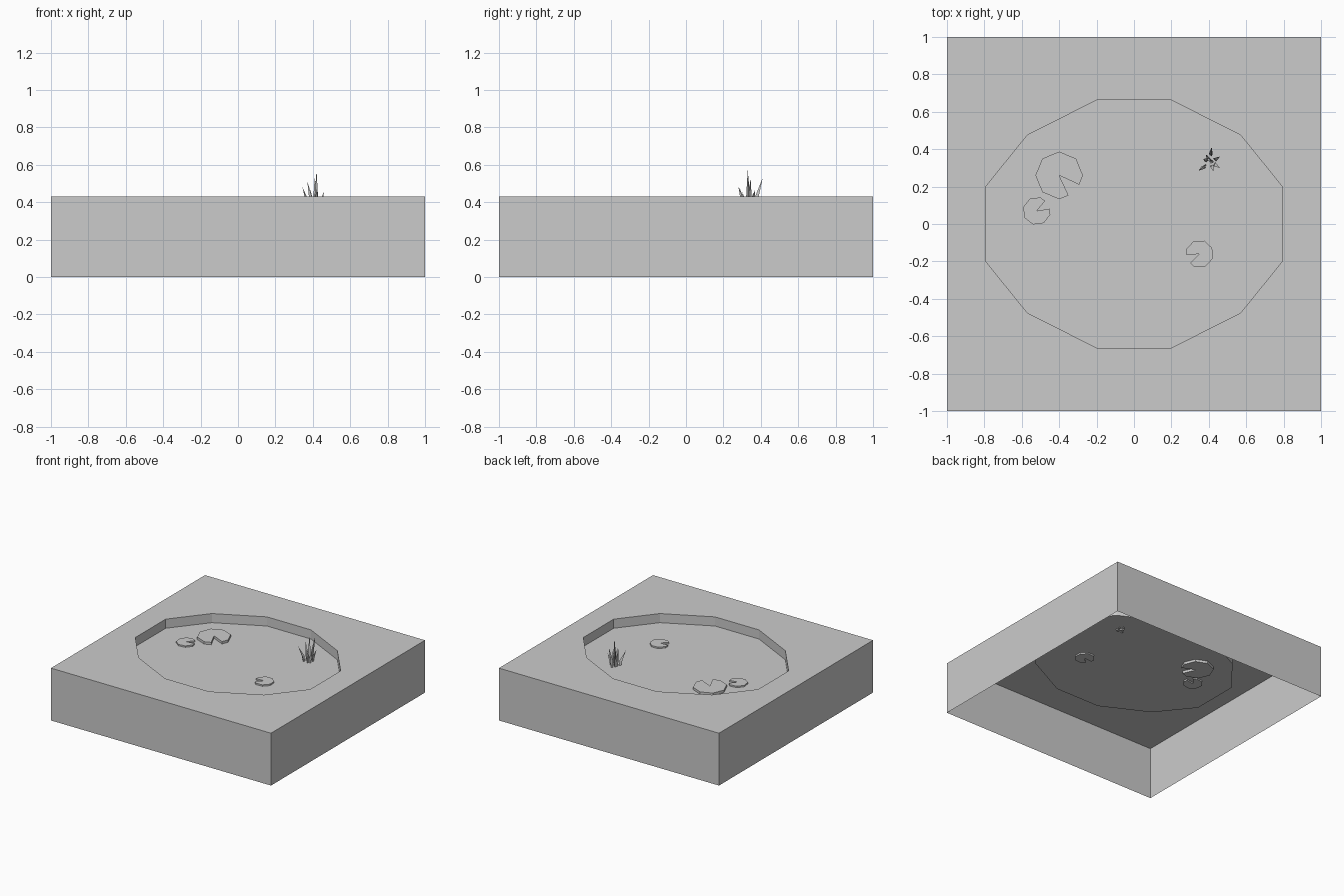
import bpy, bmesh, math
from mathutils import Matrix, Vector

if "Cube" in bpy.data.objects:
    bpy.data.objects.remove(bpy.data.objects["Cube"])

TOP, FLOOR = 0.43, 0.355

stone = bpy.data.materials.new("plain_grey")
stone.use_nodes = True
GREY = (0.6, 0.6, 0.6, 1)
stone.diffuse_color = GREY
stone.node_tree.nodes["Principled BSDF"].inputs["Base Color"].default_value = GREY


def finish(name, bm):
    """Turn a bmesh into a flat-shaded grey object."""
    mesh = bpy.data.meshes.new(name)
    bm.to_mesh(mesh)
    bm.free()
    mesh.materials.append(stone)
    obj = bpy.data.objects.new(name, mesh)
    bpy.context.scene.collection.objects.link(obj)
    return obj


def loop(bm, points, z):
    """Closed ring of edges at one height."""
    verts = [bm.verts.new((x, y, z)) for x, y in points]
    return [bm.edges.new((a, b)) for a, b in zip(verts, verts[1:] + verts[:1])]


def drop(bm, edges, z):
    """Extrude a ring straight down and return the lower edges."""
    new = bmesh.ops.extrude_edge_only(bm, edges=edges)["geom"]
    for v in new:
        if isinstance(v, bmesh.types.BMVert):
            v.co.z = z
    return [e for e in new if isinstance(e, bmesh.types.BMEdge)
            and all(abs(v.co.z - z) < 1e-6 for v in e.verts)]


# Ground block: open underneath, with a twelve-sided basin sunk in the top
quarter = [(0.795, 0.197), (0.57, 0.475), (0.2, 0.662)]
half = quarter + [(-x, y) for x, y in reversed(quarter)]
basin = half + [(-x, -y) for x, y in half]
square = [(1, 1), (-1, 1), (-1, -1), (1, -1)]

bm = bmesh.new()
outer = loop(bm, square, TOP)
inner = loop(bm, basin, TOP)
bmesh.ops.triangle_fill(bm, edges=outer + inner, use_beauty=True, normal=(0, 0, 1))
drop(bm, outer, 0)
floor_ring = drop(bm, inner, FLOOR)
bmesh.ops.contextual_create(bm, geom=floor_ring)
bmesh.ops.recalc_face_normals(bm, faces=bm.faces)
top_face = max(bm.faces, key=lambda f: f.calc_center_median().z)
if top_face.normal.z < 0:
    bmesh.ops.reverse_faces(bm, faces=bm.faces)
finish("ground_block", bm)


# Lily pads: octagons with a wedge notch, half sunk in the basin floor
def lily_pad(name, x, y, radius, notch, thick):
    bm = bmesh.new()
    ring = [(math.radians(45 * i), 1) for i in range(1, 8)]
    # The notch replaces the corner that points along +x
    rim = [(math.radians(20), 0.93)] + ring + [(math.radians(-20), 0.93)]
    pts = [(0, 0)] + [(r * math.cos(a), r * math.sin(a)) for a, r in rim]
    face = bm.faces.new([bm.verts.new((px * radius, py * radius, -thick / 2))
                         for px, py in pts])
    solid = bmesh.ops.extrude_face_region(bm, geom=[face], use_keep_orig=True)["geom"]
    for v in solid:
        if isinstance(v, bmesh.types.BMVert):
            v.co.z += thick
    bmesh.ops.recalc_face_normals(bm, faces=bm.faces)
    obj = finish(name, bm)
    obj.location = (x, y, FLOOR)
    obj.rotation_euler.z = math.radians(notch)


lily_pad("large_lily_pad", -0.4, 0.26, 0.127, -45, 0.04)
lily_pad("small_lily_pad_left", -0.52, 0.07, 0.075, 30, 0.024)
lily_pad("small_lily_pad_front", 0.35, -0.16, 0.075, 205, 0.024)

# Reed clump: thin three-sided blades leaning out from a shared base
centre = Vector((0.41, 0.335, FLOOR - 0.01))
tips = [(0.42, 0.33, 0.57), (0.415, 0.41, 0.53), (0.37, 0.345, 0.515),
        (0.345, 0.285, 0.48), (0.41, 0.345, 0.53), (0.46, 0.36, 0.45),
        (0.385, 0.37, 0.47), (0.425, 0.28, 0.485), (0.46, 0.3, 0.455)]
bm = bmesh.new()
for i, tip in enumerate(tips):
    tip = Vector(tip)
    lean = Vector((tip.x - centre.x, tip.y - centre.y, 0))
    foot = centre + lean * 0.45
    # Widest a third of the way up, pointed at the tip
    rings = []
    for t, r in ((0, 0.008), (0.4, 0.012)):
        c = foot.lerp(tip, t) - lean * 0.3 * t
        rings.append([bm.verts.new(c + Matrix.Rotation(2 * math.pi * k / 3 + i, 3, 'Z')
                                   @ Vector((r, 0, 0))) for k in range(3)])
    point = bm.verts.new(tip)
    low, mid = rings
    bm.faces.new(low[::-1])
    for k in range(3):
        n = (k + 1) % 3
        bm.faces.new((low[k], low[n], mid[n], mid[k]))
        bm.faces.new((mid[k], mid[n], point))
finish("reed_clump", bm)
